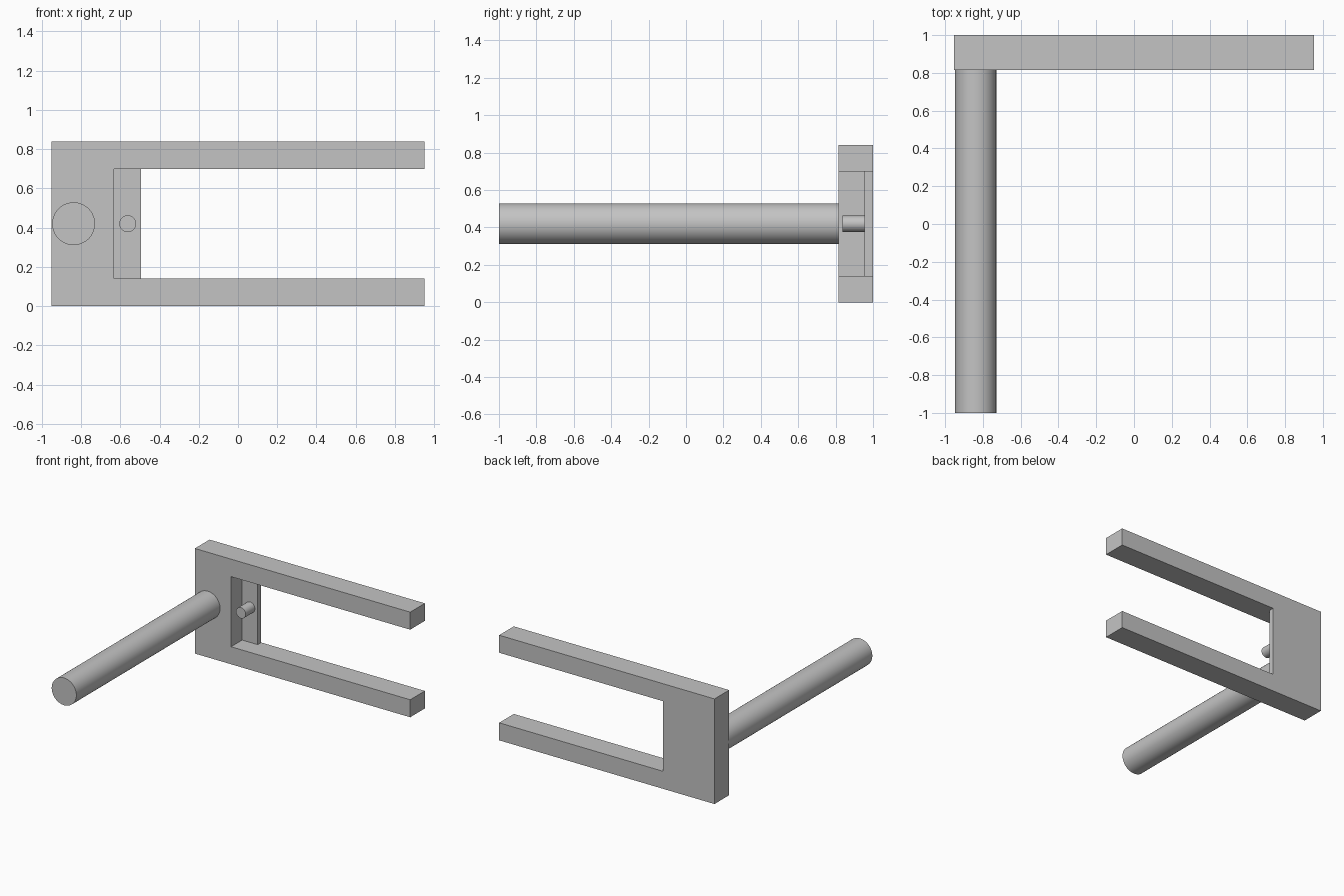
import bpy, bmesh, math
from mathutils import Vector

cube = bpy.data.objects.get("Cube")
if cube:
    bpy.data.objects.remove(cube, do_unlink=True)

grey = bpy.data.materials.new("plain_grey")
grey.use_nodes = True
colour = (0.55, 0.55, 0.55, 1)
grey.diffuse_color = colour
grey.node_tree.nodes["Principled BSDF"].inputs["Base Color"].default_value = colour


def prism(name, outline, z0, z1):
    """Extrude an outline in x and y from z0 to z1."""
    bm = bmesh.new()
    base = bm.faces.new([bm.verts.new((x, y, z0)) for x, y in outline])
    top = bmesh.ops.extrude_face_region(bm, geom=[base])["geom"]
    bmesh.ops.translate(bm, vec=Vector((0, 0, z1 - z0)),
                        verts=[v for v in top if isinstance(v, bmesh.types.BMVert)])
    bmesh.ops.recalc_face_normals(bm, faces=bm.faces)
    mesh = bpy.data.meshes.new(name)
    bm.to_mesh(mesh)
    bm.free()
    obj = bpy.data.objects.new(name, mesh)
    bpy.context.collection.objects.link(obj)
    mesh.materials.append(grey)
    return obj


def rod(name, x, radius, y0, y1):
    """Smooth cylinder along y at mid height."""
    bpy.ops.mesh.primitive_cylinder_add(
        vertices=64, radius=radius, depth=y1 - y0,
        location=(x, (y0 + y1) / 2, MID), rotation=(math.pi / 2, 0, 0))
    obj = bpy.context.object
    obj.name = name
    obj.data.materials.append(grey)
    bpy.ops.object.shade_smooth_by_angle(angle=math.radians(30))


HALF, HEIGHT, FRONT, BACK = 0.952, 0.84, 0.815, 1.0
MID, BAR = HEIGHT / 2, 0.14
SLOT, WEB, WEB_FRONT = -0.632, -0.495, 0.955

# Forked plate, with a thin web left at the back of the slot
plate = prism("forked_plate", [(-HALF, FRONT), (HALF, FRONT), (HALF, BACK), (-HALF, BACK)],
              0, HEIGHT)
cutter = prism("slot_cutter", [(SLOT, 0.7), (1.2, 0.7), (1.2, 1.2), (WEB, 1.2),
                               (WEB, WEB_FRONT), (SLOT, WEB_FRONT)], BAR, HEIGHT - BAR)
cutter.hide_render = True
cut = plate.modifiers.new("slot", "BOOLEAN")
cut.operation = "DIFFERENCE"
cut.solver = "EXACT"
cut.object = cutter
bpy.context.view_layer.objects.active = plate
bpy.ops.object.modifier_apply(modifier=cut.name)
bpy.data.objects.remove(cutter, do_unlink=True)

# Long handle and the small pin on the web
rod("handle_rod", -0.838, 0.109, -1.0, FRONT)
rod("web_pin", -0.562, 0.043, 0.838, WEB_FRONT)
